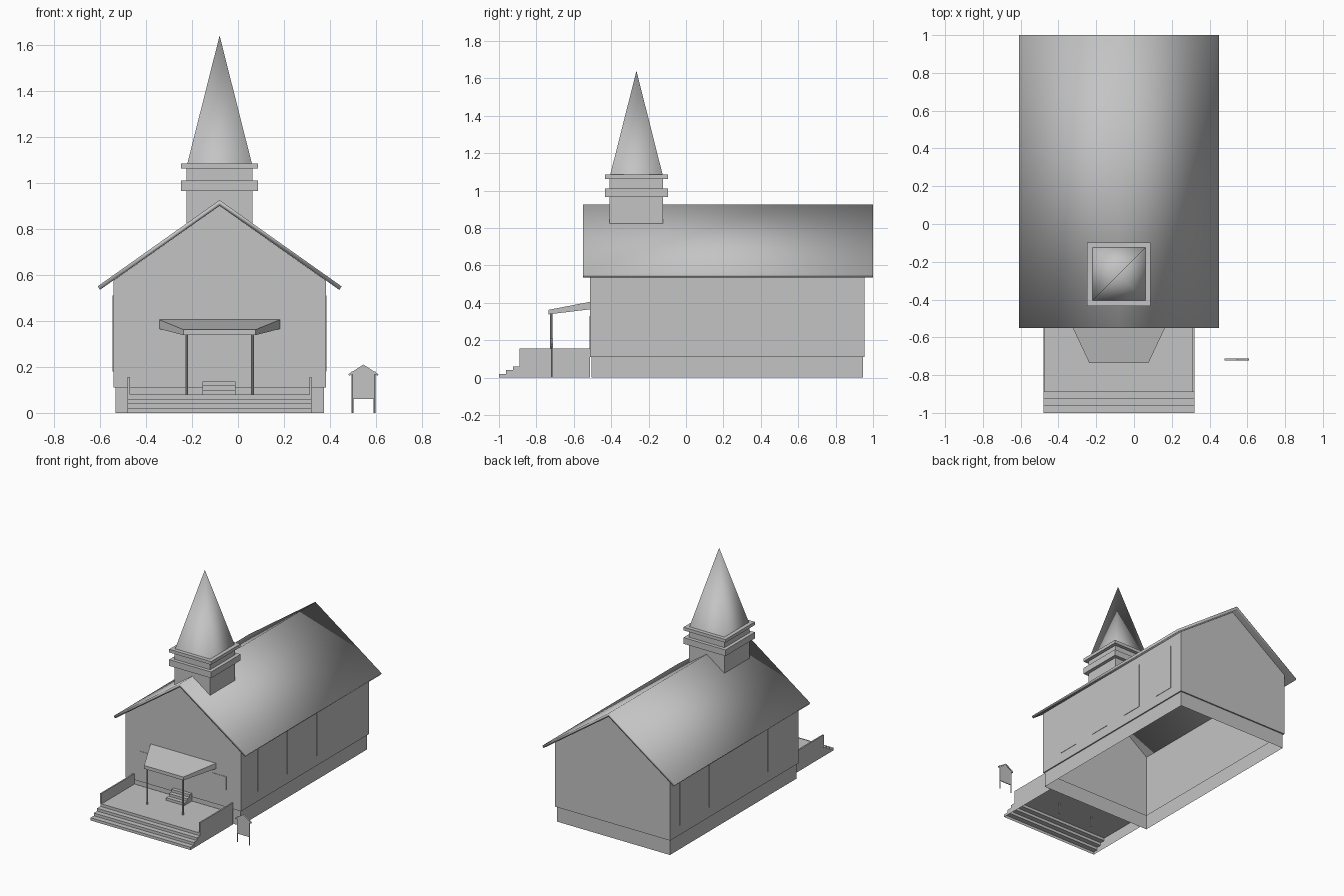
import bpy, bmesh
from mathutils import Vector

if "Cube" in bpy.data.objects:
    bpy.data.objects.remove(bpy.data.objects["Cube"], do_unlink=True)

grey = bpy.data.materials.new("plain grey")
grey.use_nodes = True
tone = (0.55, 0.55, 0.55, 1)
grey.diffuse_color = tone
grey.node_tree.nodes["Principled BSDF"].inputs["Base Color"].default_value = tone

CX = -0.08          # centre line of the building
TOWER_Y = -0.265    # tower centre
FRONT, BACK = -0.512, 0.955


def finish(name, bm, smooth=False):
    bmesh.ops.recalc_face_normals(bm, faces=bm.faces[:])
    mesh = bpy.data.meshes.new(name)
    bm.to_mesh(mesh)
    bm.free()
    mesh.materials.append(grey)
    for p in mesh.polygons:
        p.use_smooth = smooth
    obj = bpy.data.objects.new(name, mesh)
    bpy.context.collection.objects.link(obj)
    return obj


def skin(bm, loops, close=True):
    """Bridge equal-length vertex loops with quads."""
    rings = [[bm.verts.new(p) for p in loop] for loop in loops]
    n = len(rings[0])
    for a, b in zip(rings, rings[1:]):
        for i in range(n if close else n - 1):
            j = (i + 1) % n
            bm.faces.new((a[i], a[j], b[j], b[i]))
    return rings


def box(name, x, y, z, open_bottom=False):
    bm = bmesh.new()
    rect = [(x[0], y[0]), (x[1], y[0]), (x[1], y[1]), (x[0], y[1])]
    low, top = skin(bm, [[(px, py, h) for px, py in rect] for h in z])
    bm.faces.new(top)
    if not open_bottom:
        bm.faces.new(low)
    return finish(name, bm)


def square(name, half, z):
    return box(name, (CX - half, CX + half), (TOWER_Y - half, TOWER_Y + half), z)


def prism(name, points, axis, lo, hi, smooth=False):
    """Extrude a 2D profile along x or y."""
    def place(a, b, d):
        return (d, a, b) if axis == "x" else (a, d, b)
    bm = bmesh.new()
    for ring in skin(bm, [[place(a, b, d) for a, b in points] for d in (lo, hi)]):
        bm.faces.new(ring)
    return finish(name, bm, smooth)


# Walls and plinth: an open-bottomed shell with a gable at each end
def outline(half, y0, y1, z):
    return [(CX - half, y0, z), (CX + half, y0, z), (CX + half, y1, z), (CX - half, y1, z)]


bm = bmesh.new()
rings = skin(bm, [outline(0.453, FRONT + 0.008, BACK - 0.01, 0),
                  outline(0.453, FRONT + 0.008, BACK - 0.01, 0.11),
                  outline(0.462, FRONT, BACK, 0.11),
                  outline(0.462, FRONT, BACK, 0.575)])
eave = rings[-1]
for a, b, y in ((eave[0], eave[1], FRONT), (eave[2], eave[3], BACK)):
    bm.faces.new((a, b, bm.verts.new((CX, y, 0.9))))
finish("walls", bm)

# Roof: one folded slab
prism("roof", [(CX - 0.53, 0.55), (CX, 0.925), (CX + 0.53, 0.55),
               (CX + 0.52, 0.535), (CX, 0.9), (CX - 0.52, 0.535)], "y", -0.55, 1.0, True)

# Tower with two ledges and a pointed spire
square("tower", 0.143, (0.825, 1.07))
square("lower_ledge", 0.168, (0.965, 1.01))
square("upper_ledge", 0.168, (1.062, 1.085))
bm = bmesh.new()
base = [bm.verts.new((CX + 0.14 * sx, TOWER_Y + 0.14 * sy, 1.085))
        for sx, sy in ((-1, -1), (1, -1), (1, 1), (-1, 1))]
tip = bm.verts.new((CX, TOWER_Y, 1.64))
for i in range(4):
    bm.faces.new((base[i], base[(i + 1) % 4], tip))
finish("spire", bm, True)

# Side windows, front windows and door as thin plates
for side in (-1, 1):
    wall = CX + side * 0.462
    label = "left" if side > 0 else "right"
    for i in range(4):
        y = -0.24 + 0.336 * i
        box(f"{label}_window_{i + 1}", sorted((wall, wall + side * 0.003)),
            (y - 0.08, y + 0.08), (0.18, 0.51))
    mid = CX + side * 0.285
    box(f"{label}_front_window", (mid - 0.06, mid + 0.06), (FRONT - 0.003, FRONT), (0.235, 0.33))
box("door", (CX - 0.08, CX + 0.08), (FRONT - 0.003, FRONT), (0.135, 0.29))

# Porch: open-bottomed stepped platform with low side walls
PORCH = (-0.48, 0.32)
STEPS = 4
profile = []
for i in range(STEPS):
    y = -1.0 + i * 0.037
    profile += [(y, 0.02 * i), (y, 0.02 * (i + 1))]
profile.append((FRONT, 0.08))
bm = bmesh.new()
skin(bm, [[(x, y, z) for y, z in profile] for x in PORCH], close=False)
for x in PORCH:
    bm.faces.new([bm.verts.new((x, y, z)) for y, z in profile + [(FRONT, 0)]])
bmesh.ops.remove_doubles(bm, verts=bm.verts[:], dist=0.0001)
finish("porch_platform", bm)
box("right_porch_wall", (-0.48, -0.47), (-0.89, FRONT), (0.08, 0.155))
box("left_porch_wall", (0.31, 0.32), (-0.89, FRONT), (0.08, 0.155))

# Small flight of steps up to the door
for i in range(3):
    box(f"door_step_{i + 1}", (-0.155, -0.01), (-0.6 + 0.03 * i, FRONT),
        (0.08 + 0.019 * i, 0.099 + 0.019 * i))

# Canopy: tapered slab on two posts
bm = bmesh.new()
ends = []
for half, y, low, high in ((0.262, FRONT, 0.365, 0.405), (0.157, -0.735, 0.338, 0.362)):
    ends.append([(CX - half, y, low), (CX + half, y, low), (CX + half, y, high), (CX - half, y, high)])
for ring in skin(bm, ends):
    bm.faces.new(ring)
finish("canopy", bm)


def post(name, x, y, height, radius):
    bm = bmesh.new()
    bmesh.ops.create_cone(bm, cap_ends=True, segments=8, radius1=radius, radius2=radius, depth=height)
    bmesh.ops.translate(bm, verts=bm.verts[:], vec=Vector((x, y, height / 2)))
    finish(name, bm, False)


for label, side in (("right", -1), ("left", 1)):
    post(label + "_canopy_post", CX + side * 0.143, -0.72, 0.345, 0.006)
    post(label + "_sign_post", 0.545 + side * 0.048, -0.717, 0.18, 0.004)

# Notice board with a little pitched roof
prism("notice_board", [(0.498, 0.06), (0.592, 0.06), (0.592, 0.175),
                       (0.545, 0.2), (0.498, 0.175)], "y", -0.72, -0.714)
prism("notice_board_roof", [(0.48, 0.168), (0.545, 0.21), (0.61, 0.168),
                            (0.606, 0.161), (0.545, 0.2), (0.484, 0.161)], "y", -0.723, -0.711)
